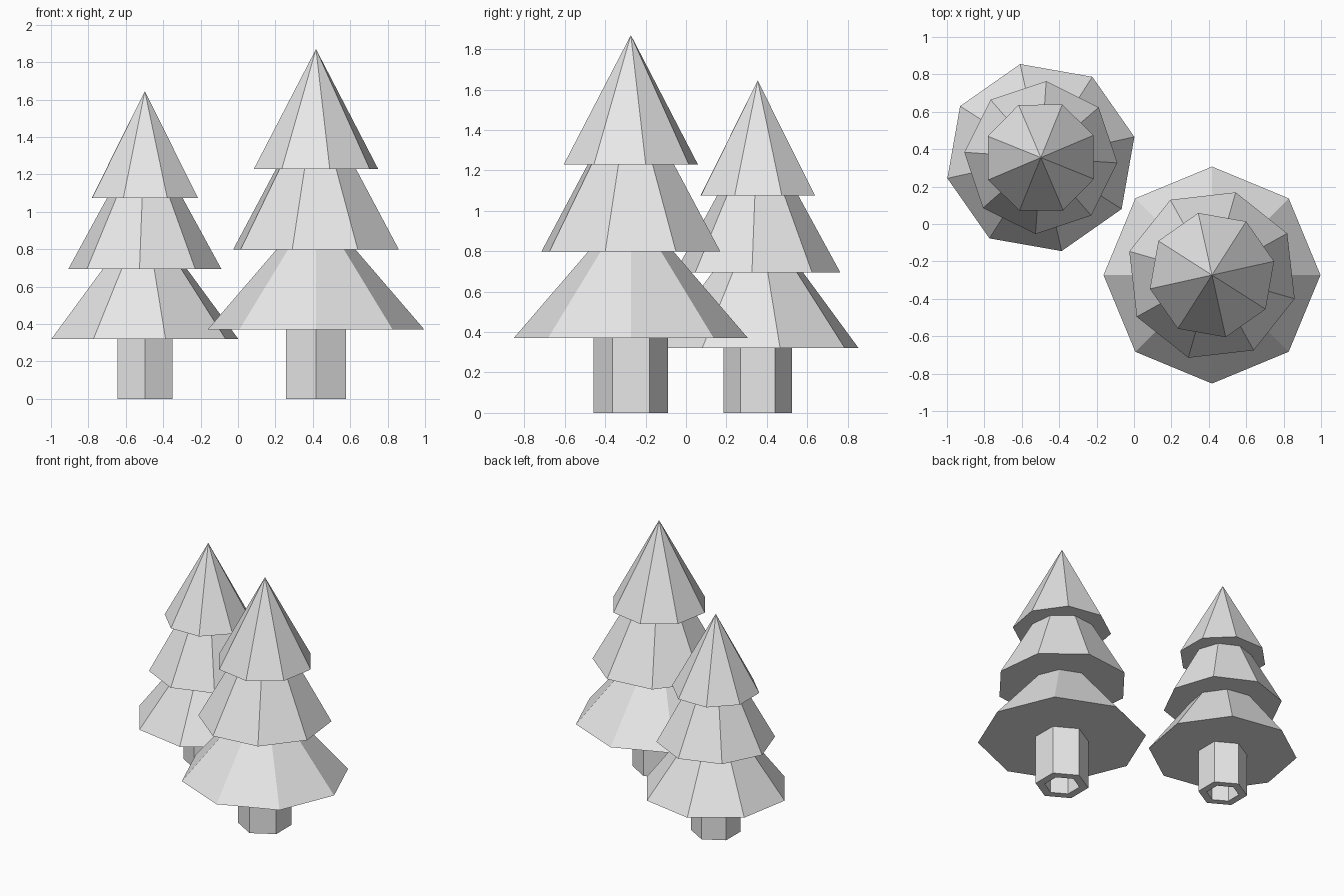
import bpy
import bmesh
from math import radians
from mathutils import Matrix

cube = bpy.data.objects.get("Cube")
if cube:
    bpy.data.objects.remove(cube, do_unlink=True)

# One plain colour for everything
grey = bpy.data.materials.new("light grey")
grey.use_nodes = True
colour = (0.8, 0.8, 0.8, 1)
grey.diffuse_color = colour
grey.node_tree.nodes["Principled BSDF"].inputs["Base Color"].default_value = colour


def finish(name, bm, location):
    bmesh.ops.recalc_face_normals(bm, faces=bm.faces)
    mesh = bpy.data.meshes.new(name)
    bm.to_mesh(mesh)
    bm.free()
    mesh.materials.append(grey)
    obj = bpy.data.objects.new(name, mesh)
    obj.location = location
    bpy.context.collection.objects.link(obj)


def ring(bm, sides, radius, z, angle):
    """A horizontal polygon of vertices with its first corner at angle."""
    return [bm.verts.new(Matrix.Rotation(radians(angle + i * 360 / sides), 3, 'Z')
                         @ Matrix.Translation((radius, 0, z)).translation)
            for i in range(sides)]


def bridge(bm, low, high):
    for i in range(len(low)):
        j = (i + 1) % len(low)
        bm.faces.new((low[i], low[j], high[j], high[i]))


def tier(name, centre, z0, r0, z1, r1, angle):
    """Eight-sided layer of branches; a zero top radius gives a point."""
    bm = bmesh.new()
    base = ring(bm, 8, r0, z0, angle)
    bm.faces.new(base)
    if r1:
        top = ring(bm, 8, r1, z1, angle)
        bridge(bm, base, top)
        bm.faces.new(top)
    else:
        tip = bm.verts.new((0, 0, z1))
        for i in range(8):
            bm.faces.new((base[i], base[(i + 1) % 8], tip))
    finish(name, bm, (*centre, 0))


def trunk(name, centre, radius, height):
    """Six-sided trunk, hollow from below."""
    bm = bmesh.new()
    loops = [ring(bm, 6, r, z, 30) for r, z in (
        (radius, height), (radius, 0), (radius * 0.66, 0), (radius * 0.66, height * 0.9))]
    for a, b in zip(loops, loops[1:]):
        bridge(bm, a, b)
    bm.faces.new(loops[0])
    bm.faces.new(loops[-1])
    finish(name, bm, (*centre, 0))


def tree(prefix, centre, trunk_radius, tip, tiers):
    trunk(prefix + "_trunk", centre, trunk_radius, tiers[0][0] + 0.01)
    names = ("lower", "middle", "upper")
    for i, (z, r, neck, angle) in enumerate(tiers):
        if i < 2:
            # Carry the slope a little way into the layer above
            rise = tiers[i + 1][0] - z
            grow = (rise + 0.04) / rise
            z1, r1 = z + rise * grow, r + (neck - r) * grow
        else:
            z1, r1 = tip, 0
        tier(f"{prefix}_{names[i]}_branches", centre, z, r, z1, r1, angle)


# Each tier: base height, base radius, radius at the next tier, turn
tree("tall_tree", (0.417, -0.273), 0.184, 1.87,
     [(0.37, 0.58, 0.21, 0), (0.8, 0.46, 0.222, 29), (1.23, 0.34, 0, 12.5)])
tree("short_tree", (-0.498, 0.355), 0.17, 1.645,
     [(0.32, 0.512, 0.23, 12.5), (0.695, 0.41, 0.202, -4), (1.075, 0.306, 0, 23)])
